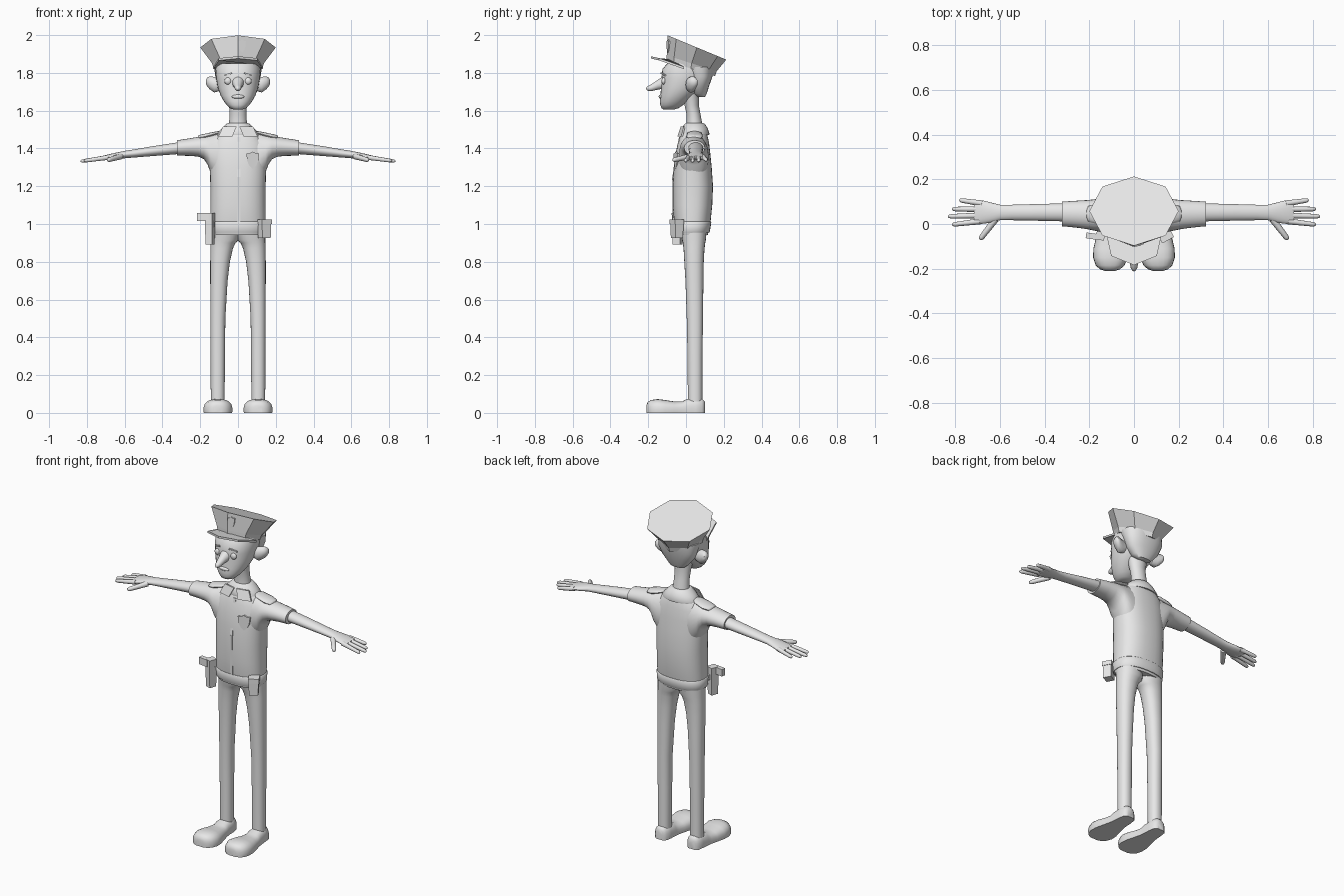
import bpy, bmesh, math
from mathutils import Vector

grey = bpy.data.materials.new("plain_grey")
grey.diffuse_color = (0.8, 0.8, 0.8, 1)


def make(name, verts, faces, smooth=50):
    me = bpy.data.meshes.new(name)
    me.from_pydata([tuple(v) for v in verts], [], faces)
    bm = bmesh.new()
    bm.from_mesh(me)
    bmesh.ops.recalc_face_normals(bm, faces=bm.faces)
    bm.to_mesh(me)
    bm.free()
    me.materials.append(grey)
    ob = bpy.data.objects.new(name, me)
    bpy.context.collection.objects.link(ob)
    if smooth:
        bpy.ops.object.select_all(action='DESELECT')
        ob.select_set(True)
        bpy.context.view_layer.objects.active = ob
        bpy.ops.object.shade_smooth_by_angle(angle=math.radians(smooth))
    return ob


def skin(name, rings, smooth=50, both=False):
    """Join equal rings of points into a capped solid, optionally on both sides."""
    n = len(rings[0])
    faces = [(r * n + i, r * n + (i + 1) % n, (r + 1) * n + (i + 1) % n, (r + 1) * n + i)
             for r in range(len(rings) - 1) for i in range(n)]
    faces += [tuple(range(n)), tuple(range((len(rings) - 1) * n, len(rings) * n))]
    pts = [Vector(p) for ring in rings for p in ring]
    if not both:
        return make(name, pts, faces, smooth)
    make(name + "_left", pts, faces, smooth)
    make(name + "_right", [Vector((-p.x, p.y, p.z)) for p in pts], faces, smooth)


def loft(name, axis, sections, n=24, power=2.0, both=False, floor=None, smooth=50):
    """Sections are (position, low u, high u, low v, high v) along an axis."""
    rings = []
    for t, u0, u1, v0, v1 in sections:
        ring = []
        for i in range(n):
            a = 2 * math.pi * i / n
            c, s = math.cos(a), math.sin(a)
            u = (u0 + u1) / 2 + (u1 - u0) / 2 * math.copysign(abs(c) ** (2 / power), c)
            v = (v0 + v1) / 2 + (v1 - v0) / 2 * math.copysign(abs(s) ** (2 / power), s)
            p = {'x': (t, u, v), 'y': (u, t, v), 'z': (u, v, t)}[axis]
            if floor is not None:
                p = (p[0], p[1], max(floor, p[2]))
            ring.append(p)
        rings.append(ring)
    return skin(name, rings, smooth, both)


def sym(*rows):
    return [(z, -w, w, y0, y1) for z, w, y0, y1 in rows]


def tube(name, pts, radii, n=10, both=False):
    pts = [Vector(p) for p in pts]
    q = (pts[-1] - pts[0]).to_track_quat('Z', 'Y')
    ring = [Vector((math.cos(2 * math.pi * i / n), math.sin(2 * math.pi * i / n), 0)) for i in range(n)]
    skin(name, [[p + q @ (v * r) for v in ring] for p, r in zip(pts, radii)], 60, both)


def ball(name, c, r, both=False, n=14):
    rows = []
    for k in range(9):
        a = math.pi * (k + 0.15) / 8.3
        w, z = math.sin(a), c[2] - r[2] * math.cos(a)
        rows.append((z, c[0] - r[0] * w, c[0] + r[0] * w, c[1] - r[1] * w, c[1] + r[1] * w))
    loft(name, 'z', rows, n, both=both, smooth=70)


def box(name, c, size, turn=0, top=1.0):
    """Box turned about z, with an optional taper toward the bottom."""
    rings = []
    for sz, k in ((-1, top), (1, 1.0)):
        ring = []
        for sx, sy in ((-1, -1), (1, -1), (1, 1), (-1, 1)):
            x, y = sx * size[0] / 2 * k, sy * size[1] / 2 * k
            ring.append((c[0] + x * math.cos(turn) - y * math.sin(turn),
                         c[1] + x * math.sin(turn) + y * math.cos(turn), c[2] + sz * size[2] / 2))
        rings.append(ring)
    skin(name, rings, 0)


def plate(name, front, depth=(0, 0.008, 0), both=False):
    d = Vector(depth)
    skin(name, [front, [Vector(p) + d for p in front]], 0, both)


# shirt body, belt hem and sleeves
loft("shirt", 'z', sym((.942, .140, -.05, .115), (.96, .146, -.055, .12), (1.01, .147, -.064, .13),
     (1.1, .146, -.07, .139), (1.2, .146, -.07, .143), (1.3, .15, -.065, .136), (1.37, .153, -.056, .129),
     (1.43, .142, -.043, .122), (1.475, .11, -.028, .112), (1.505, .075, -.012, .102), (1.525, .055, 0, .09)),
     32, 2.4)
loft("belt", 'z', sym((.955, .147, -.058, .123), (.96, .15, -.06, .126), (1.008, .151, -.069, .134),
     (1.012, .147, -.066, .131)), 32, 2.4)
loft("sleeve", 'x', [(.05, -.03, .115, 1.2, 1.488), (.11, -.038, .12, 1.22, 1.48), (.145, -.036, .118, 1.27, 1.474),
     (.16, -.034, .114, 1.312, 1.47), (.18, -.029, .11, 1.343, 1.466), (.21, -.023, .107, 1.357, 1.461),
     (.26, -.016, .104, 1.361, 1.453), (.323, -.01, .1, 1.362, 1.443)], both=True)
plate("placket", [(-.004, -.072, 1.25), (.012, -.072, 1.25), (.012, -.037, 1.46), (-.004, -.037, 1.46)])
plate("placket_low", [(-.004, -.07, 1.01), (.012, -.07, 1.01), (.012, -.073, 1.25), (-.004, -.073, 1.25)])
loft("epaulette", 'x', [(.10, .02, .07, 1.475, 1.492), (.115, .005, .085, 1.47, 1.49), (.17, .002, .09, 1.45, 1.479),
     (.205, .01, .08, 1.445, 1.471), (.213, .03, .06, 1.445, 1.467)], both=True, n=16)

# collar
loft("collar", 'z', sym((1.47, .112, -.03, .122), (1.478, .112, -.032, .124), (1.505, .088, -.022, .116),
     (1.53, .062, -.008, .1), (1.534, .052, 0, .092)))
plate("collar_flap", [(.008, -.028, 1.515), (.03, -.046, 1.462), (.105, -.026, 1.462), (.08, -.012, 1.515)], both=True)

# arms and hands
loft("arm", 'x', [(.28, .01, .092, 1.372, 1.435), (.32, .012, .092, 1.37, 1.432), (.45, .015, .089, 1.36, 1.412),
     (.55, .017, .086, 1.352, 1.395), (.60, .017, .086, 1.348, 1.387), (.64, .006, .096, 1.344, 1.379),
     (.68, .001, .106, 1.34, 1.37), (.705, -.002, .108, 1.338, 1.364), (.717, .006, .1, 1.342, 1.36)], 20, both=True)
for nm, base, tip in (("little_finger", (.68, .092, 1.355), (.782, .107, 1.338)),
                      ("ring_finger", (.69, .066, 1.353), (.815, .067, 1.334)),
                      ("middle_finger", (.69, .038, 1.352), (.833, .034, 1.332)),
                      ("index_finger", (.69, .012, 1.352), (.815, -.003, 1.334)),
                      ("thumb", (.62, .022, 1.358), (.69, -.07, 1.338))):
    a, b = Vector(base), Vector(tip)
    r = .016 if nm == "thumb" else .0135
    tube(nm, [a, a.lerp(b, .5), a.lerp(b, .88), a.lerp(b, .97), b], [r, r * .85, r * .75, r * .55, r * .2], both=True)

# trousers
loft("trouser_leg", 'z', [(.06, .071, .144, .01, .086), (.3, .069, .145, .008, .087), (.5, .067, .146, .004, .09),
     (.7, .055, .147, -.003, .092), (.8, .043, .147, -.009, .094), (.87, .027, .146, -.013, .098),
     (.9, .013, .145, -.017, .102), (.915, -.004, .145, -.021, .105), (.97, -.01, .144, -.03, .11)], power=2.2, both=True)

# shoes with flat soles
loft("shoe", 'y', [(y, a, b, -.6 * h, h) for y, a, b, h in (
     (-.21, .085, .13, .04), (-.203, .063, .152, .058), (-.185, .042, .172, .068), (-.15, .029, .183, .073),
     (-.11, .032, .182, .068), (-.06, .046, .17, .06), (-.02, .056, .16, .06), (.005, .06, .156, .074),
     (.05, .062, .152, .077), (.085, .068, .147, .075), (.1, .085, .13, .06))], power=2.6, both=True, floor=0)

# neck, head and hair
loft("neck", 'z', sym((1.48, .055, .0, .095), (1.53, .047, .004, .086), (1.58, .045, .003, .077),
     (1.63, .047, -.008, .068), (1.69, .06, -.02, .07)))
loft("head", 'z', sym((1.607, .025, -.12, -.06), (1.613, .042, -.13, -.04), (1.63, .06, -.136, -.015),
     (1.65, .075, -.138, .01), (1.68, .092, -.136, .045), (1.72, .107, -.132, .085), (1.77, .116, -.13, .12),
     (1.82, .12, -.125, .14), (1.85, .115, -.1, .135)), 28, 2.2)
loft("hair", 'z', sym((1.672, .045, .06, .1), (1.69, .065, .03, .11), (1.73, .1, .02, .122),
     (1.78, .12, .01, .14), (1.83, .126, -.03, .148)), 24, 2.3)

# face
tube("nose", [(0, -.115, 1.748), (0, -.15, 1.735), (0, -.185, 1.72), (0, -.2, 1.716), (0, -.21, 1.714)],
     [.034, .024, .017, .014, .005], 14)
ball("eye", (.053, -.118, 1.757), (.019, .012, .019), both=True)
plate("eyebrow", [(.03, -.134, 1.795), (.033, -.134, 1.803), (.072, -.116, 1.79), (.072, -.116, 1.783)], (0, .009, 0), True)
ball("lips", (0, -.134, 1.674), (.034, .011, .011))
loft("ear", 'x', [(.095, .0, .05, 1.705, 1.772), (.125, -.002, .055, 1.695, 1.78), (.15, .008, .062, 1.712, 1.782),
     (.163, .018, .062, 1.728, 1.775), (.17, .032, .054, 1.742, 1.762)], 14, both=True)

# eight-sided cap, leaning back
def cap_ring(rx, ry, cy, z0, slope):
    ring = []
    for i in range(8):
        a = math.pi * i / 4
        y = cy - ry * math.cos(a)
        ring.append((rx * math.sin(a), y, z0 - slope * (y + .1)))
    return ring


skin("cap", [cap_ring(.128, .128, .026, 1.862, .31), cap_ring(.137, .132, .03, 1.892, .32),
             cap_ring(.2, .155, .058, 2.0, .415)], 0)
# cap peak
peak = [(-.132, -.01, 1.832), (-.102, -.143, 1.878), (0, -.184, 1.888), (.102, -.143, 1.878), (.132, -.01, 1.832),
        (.09, -.055, 1.856), (0, -.08, 1.872), (-.09, -.055, 1.856)]
skin("cap_peak", [peak, [(x, y, z - .012) for x, y, z in peak]], 0)

# badges
def shield(name, cx, cz, w, h, y, slope):
    pts = [(-1, .8), (-.5, .8), (0, 1), (.5, .8), (1, .8), (.85, -.1), (.5, -.65), (0, -1), (-.5, -.65), (-.85, -.1)]
    plate(name, [(cx + u * w, y + slope * u * w, cz + v * h) for u, v in pts], (0, .009, 0))


shield("chest_badge", .078, 1.337, .034, .046, -.056, .3)
shield("cap_badge", .022, 1.942, .02, .035, -.098, .3)

# holster with sidearm grip, and belt pouch
box("holster", (-.148, -.045, .975), (.042, .05, .165), -.35, .85)
box("sidearm_grip", (-.185, -.055, 1.036), (.06, .026, .042), -.15)
box("holster_strap", (-.135, -.03, 1.0), (.03, .04, .03), -.35)
box("pouch", (.14, -.048, .972), (.055, .05, .094), .5, .92)
box("pouch_flap", (.14, -.048, 1.012), (.06, .055, .026), .5)
